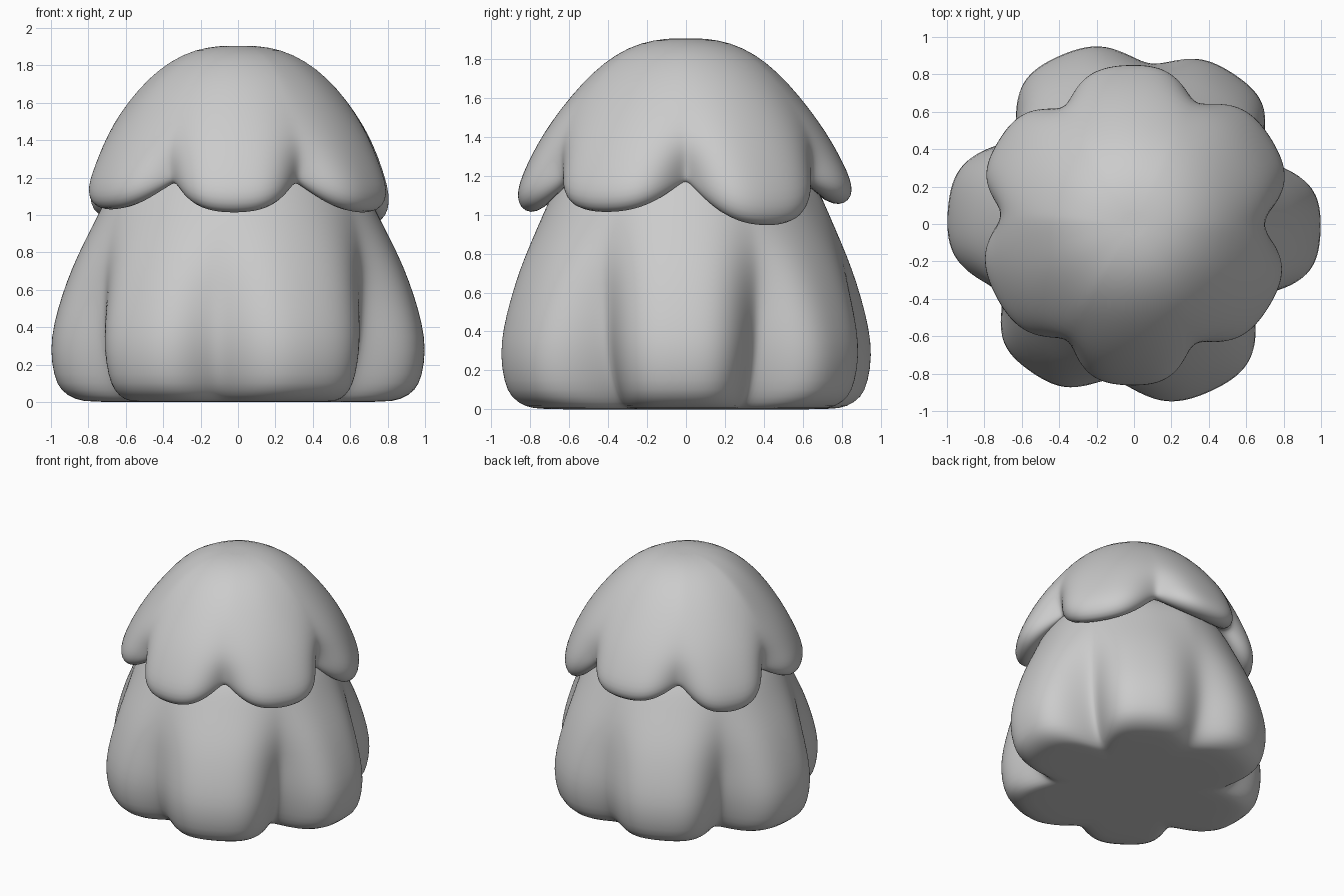
import bpy, bmesh, math

if "Cube" in bpy.data.objects:
    bpy.data.objects.remove(bpy.data.objects["Cube"])

SEG = 144


def lobe_at(deg, valleys):
    """Lobe index and position 0..1 between the two neighbouring valleys."""
    n = len(valleys)
    for i in range(n):
        a = valleys[i]
        span = (valleys[(i + 1) % n] - a) % 360
        d = (deg - a) % 360
        if d < span:
            return i, d / span
    return 0, 0.0


def build(name, rows, valleys, depths, lobes, power, bottom_cap):
    """Loft rings; every row is (lobe r, lobe z, valley r, valley z)."""
    bm = bmesh.new()
    n = len(valleys)
    rings = []
    for lr, lz, vr, vz in rows:
        ring = []
        for k in range(SEG):
            deg = 360 * k / SEG
            i, u = lobe_at(deg, valleys)
            wave = max(0.0, math.sin(math.pi * u))
            s = wave ** power
            s = s * s * (3 - 2 * s)          # soft valleys, broad lobes
            sz = 0.5 * (s + wave)            # rounder scallops in height
            depth = depths[i] * (1 - u) + depths[(i + 1) % n] * u
            scale, drop = lobes[i]
            r = lr + (vr - lr) * (1 - s) * depth
            r *= 1 + (scale - 1) * s
            z = lz + (vz - lz) * (1 - sz) + drop * sz * (lz - vz)
            a = math.radians(deg)
            ring.append(bm.verts.new((r * math.cos(a), r * math.sin(a), z)))
        rings.append(ring)
    for lo, hi in zip(rings, rings[1:]):
        for k in range(SEG):
            j = (k + 1) % SEG
            bm.faces.new((lo[k], lo[j], hi[j], hi[k]))
    # close the ends with fans
    ends = [rings[-1]] + ([rings[0]] if bottom_cap else [])
    for ring in ends:
        c = bm.verts.new((0, 0, sum(v.co.z for v in ring) / SEG))
        for k in range(SEG):
            bm.faces.new((ring[k], ring[(k + 1) % SEG], c))
    bmesh.ops.recalc_face_normals(bm, faces=bm.faces)
    me = bpy.data.meshes.new(name)
    bm.to_mesh(me)
    bm.free()
    for p in me.polygons:
        p.use_smooth = True
    ob = bpy.data.objects.new(name, me)
    bpy.context.collection.objects.link(ob)
    sub = ob.modifiers.new("smooth", 'SUBSURF')
    sub.levels = sub.render_levels = 1
    return ob


# lower foliage: six bulging lobes on a flat base
body = [(0.50, 0, 0.40), (0.79, 0.0, 0.57), (0.87, 0.012, 0.63),
        (0.95, 0.06, 0.69), (0.985, 0.14, 0.74), (1.005, 0.28, 0.785),
        (0.985, 0.42, 0.80), (0.942, 0.57, 0.80), (0.887, 0.72, 0.80),
        (0.82, 0.86, 0.775), (0.748, 1.0, 0.73), (0.68, 1.14, 0.675),
        (0.58, 1.28, 0.58), (0.3, 1.38, 0.3)]
build("lower_foliage", [(r, z, v, z) for r, z, v in body],
      [28, 84, 144, 208, 262, 328], [1.1, 0.65, 1, 0.95, 0.75, 1.15],
      [(0.965, 0), (0.985, 0), (1, 0), (0.965, 0), (0.985, 0), (1, 0)],
      0.9, True)

# upper foliage: dome with a scalloped, thick drooping rim
cap = [(0.55, 1.22, 0.55, 1.25), (0.66, 1.11, 0.63, 1.19),
       (0.73, 1.03, 0.66, 1.175), (0.80, 1.005, 0.68, 1.175),
       (0.85, 1.035, 0.70, 1.185), (0.868, 1.09, 0.71, 1.21),
       (0.857, 1.16, 0.715, 1.25), (0.82, 1.25, 0.72, 1.305),
       (0.765, 1.36, 0.715, 1.385), (0.69, 1.48, 0.67, 1.485),
       (0.59, 1.61, 0.585, 1.61), (0.48, 1.73, 0.48, 1.73),
       (0.36, 1.825, 0.36, 1.825), (0.23, 1.885, 0.23, 1.885),
       (0.10, 1.905, 0.10, 1.905)]
build("upper_foliage", cap,
      [0, 63, 121, 176, 240, 297], [1.25, 0.9, 0.9, 1.05, 1, 1],
      [(1.0, 0.42), (0.985, -0.25), (0.985, 0.2), (0.965, -0.1),
       (1.0, 0.0), (0.98, 0.0)],
      0.8, False)
